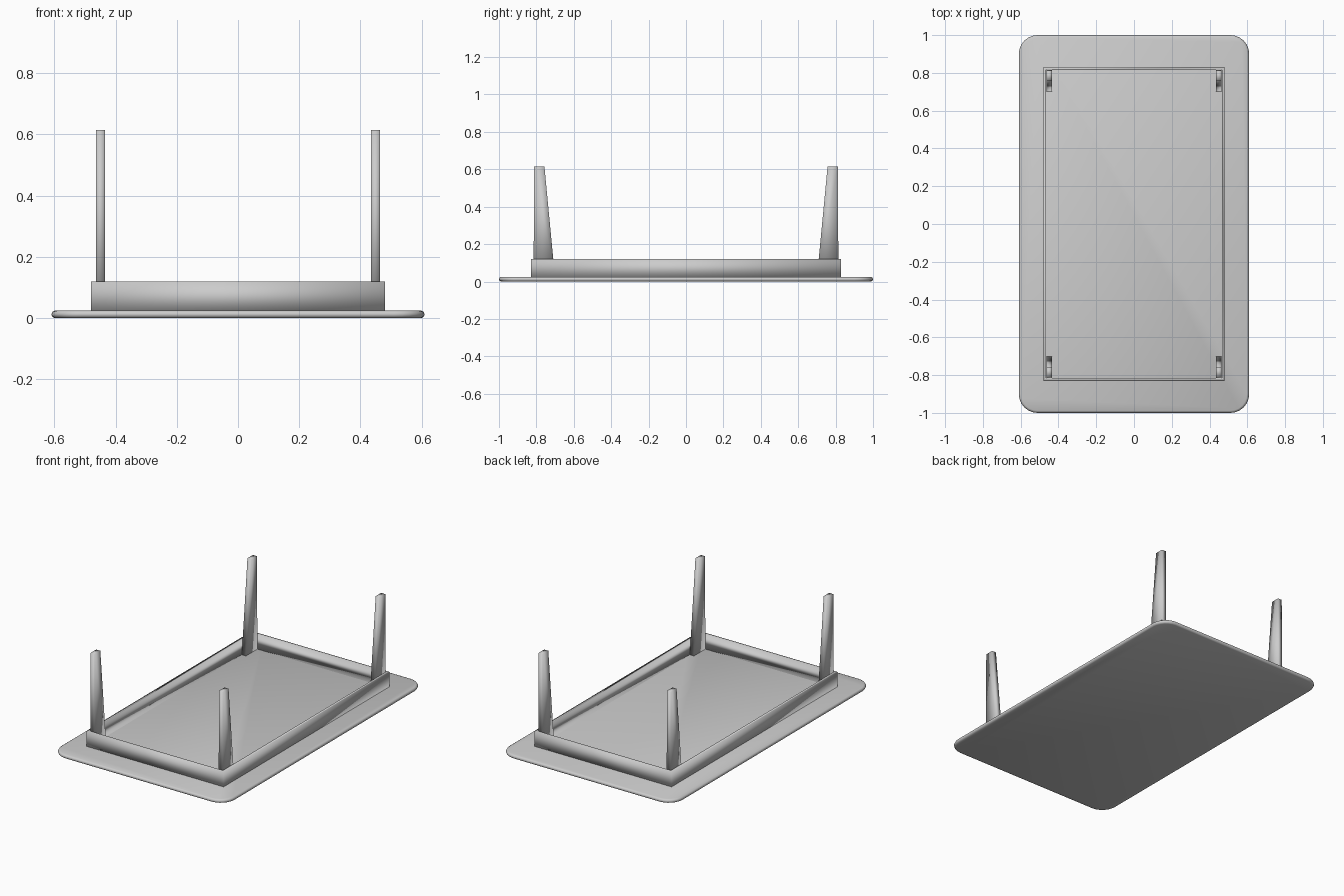
import bpy, bmesh, math

cube = bpy.data.objects.get("Cube")
if cube:
    bpy.data.objects.remove(cube, do_unlink=True)

grey = bpy.data.materials.new("plain_grey")
grey.use_nodes = True
colour = (0.6, 0.6, 0.6, 1)
grey.diffuse_color = colour
grey.node_tree.nodes["Principled BSDF"].inputs["Base Color"].default_value = colour


def finish(name, bm):
    bmesh.ops.recalc_face_normals(bm, faces=bm.faces)
    for f in bm.faces:
        f.smooth = True
    mesh = bpy.data.meshes.new(name)
    bm.to_mesh(mesh)
    bm.free()
    mesh.materials.append(grey)
    obj = bpy.data.objects.new(name, mesh)
    bpy.context.collection.objects.link(obj)
    return obj


def rectangle(bm, x, y, z):
    return [bm.verts.new((sx * x, sy * y, z))
            for sx, sy in ((-1, -1), (1, -1), (1, 1), (-1, 1))]


def bridge(bm, a, b):
    for i in range(len(a)):
        j = (i + 1) % len(a)
        bm.faces.new((a[i], a[j], b[j], b[i]))


# Table top, lying upside down: rounded corners and a rounded rim
HALF_X, HALF_Y, RADIUS, THICK = 0.61, 1.0, 0.1, 0.025
bm = bmesh.new()
rings = []
for inset, z in ((0.012, 0), (0.004, 0.004), (0, 0.0125), (0.004, 0.021), (0.012, THICK)):
    ring = []
    for k, (sx, sy) in enumerate(((1, 1), (-1, 1), (-1, -1), (1, -1))):
        for step in range(7):
            a = math.pi / 2 * (k + step / 6)
            r = RADIUS - inset
            ring.append(bm.verts.new((sx * (HALF_X - RADIUS) + r * math.cos(a),
                                      sy * (HALF_Y - RADIUS) + r * math.sin(a), z)))
    rings.append(ring)
for low, high in zip(rings, rings[1:]):
    bridge(bm, low, high)
bm.faces.new(rings[0])
bm.faces.new(rings[-1])
finish("table_top", bm)

# Apron: a thin open frame around the legs
bm = bmesh.new()
loops = [rectangle(bm, x, y, z) for x, y, z in (
    (0.48, 0.83, 0.02), (0.48, 0.83, 0.12),
    (0.465, 0.815, 0.12), (0.465, 0.815, 0.02))]
for i in range(4):
    bridge(bm, loops[i], loops[(i + 1) % 4])
finish("apron", bm)

# Legs: flat boards tapering on the inner edge only
profile = ((0.70, 0.02), (0.815, 0.02), (0.812, 0.615), (0.757, 0.615))
for sx, side in ((1, "left"), (-1, "right")):
    for sy, end in ((-1, "front"), (1, "back")):
        bm = bmesh.new()
        inner, outer = [[bm.verts.new((sx * x, sy * y, z)) for y, z in profile]
                        for x in (0.435, 0.464)]
        bridge(bm, inner, outer)
        bm.faces.new(inner)
        bm.faces.new(outer)
        finish(f"{end}_{side}_leg", bm)
